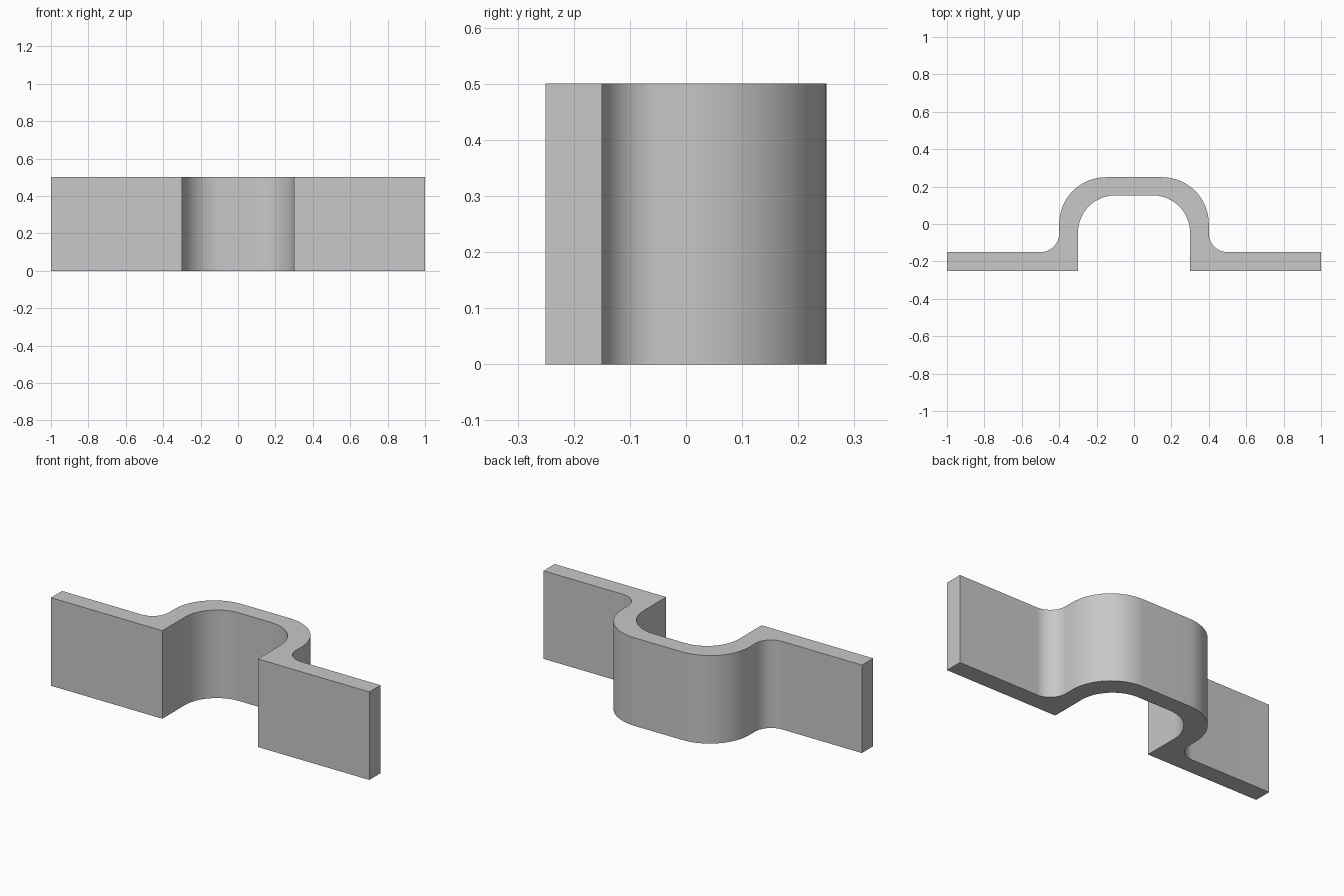
import bpy, bmesh
from math import sin, cos, radians
from mathutils import Vector

cube = bpy.data.objects.get("Cube")
if cube:
    bpy.data.objects.remove(cube, do_unlink=True)

HEIGHT = 0.5

grey = bpy.data.materials.new("plain_grey")
grey.use_nodes = True
colour = (0.58, 0.58, 0.58, 1)
grey.diffuse_color = colour
grey.node_tree.nodes["Principled BSDF"].inputs["Base Color"].default_value = colour


def arc(cx, cy, r, start, end, steps=20):
    """Points along a circular arc, angles in degrees."""
    angles = [radians(start + (end - start) * i / steps) for i in range(steps + 1)]
    return [(cx + r * cos(a), cy + r * sin(a)) for a in angles]


def mirrored(points):
    return [(-x, y) for x, y in reversed(points)]


# Half of the strap outline: back edge from flange to crown, front edge from crown to flange
back = [(1, -0.15)] + arc(0.5, -0.05, 0.1, 270, 180) + arc(0.15, 0, 0.25, 0, 90)
front = arc(0.1, -0.047, 0.2, 90, 0) + [(0.3, -0.25), (1, -0.25)]
outline = back + mirrored(back) + mirrored(front) + front

# Strap: the closed outline extruded upward
bm = bmesh.new()
base = bm.faces.new([bm.verts.new((x, y, 0)) for x, y in outline])
top = bmesh.ops.extrude_face_region(bm, geom=[base], use_keep_orig=True)["geom"]
bmesh.ops.translate(bm, vec=Vector((0, 0, HEIGHT)),
                    verts=[g for g in top if isinstance(g, bmesh.types.BMVert)])
bmesh.ops.recalc_face_normals(bm, faces=bm.faces)
mesh = bpy.data.meshes.new("clamp_strap")
bm.to_mesh(mesh)
bm.free()
mesh.materials.append(grey)
strap = bpy.data.objects.new("clamp_strap", mesh)
bpy.context.collection.objects.link(strap)

# Smooth bends with crisp edges
bpy.ops.object.select_all(action='DESELECT')
strap.select_set(True)
bpy.context.view_layer.objects.active = strap
bpy.ops.object.shade_smooth_by_angle(angle=radians(30))
